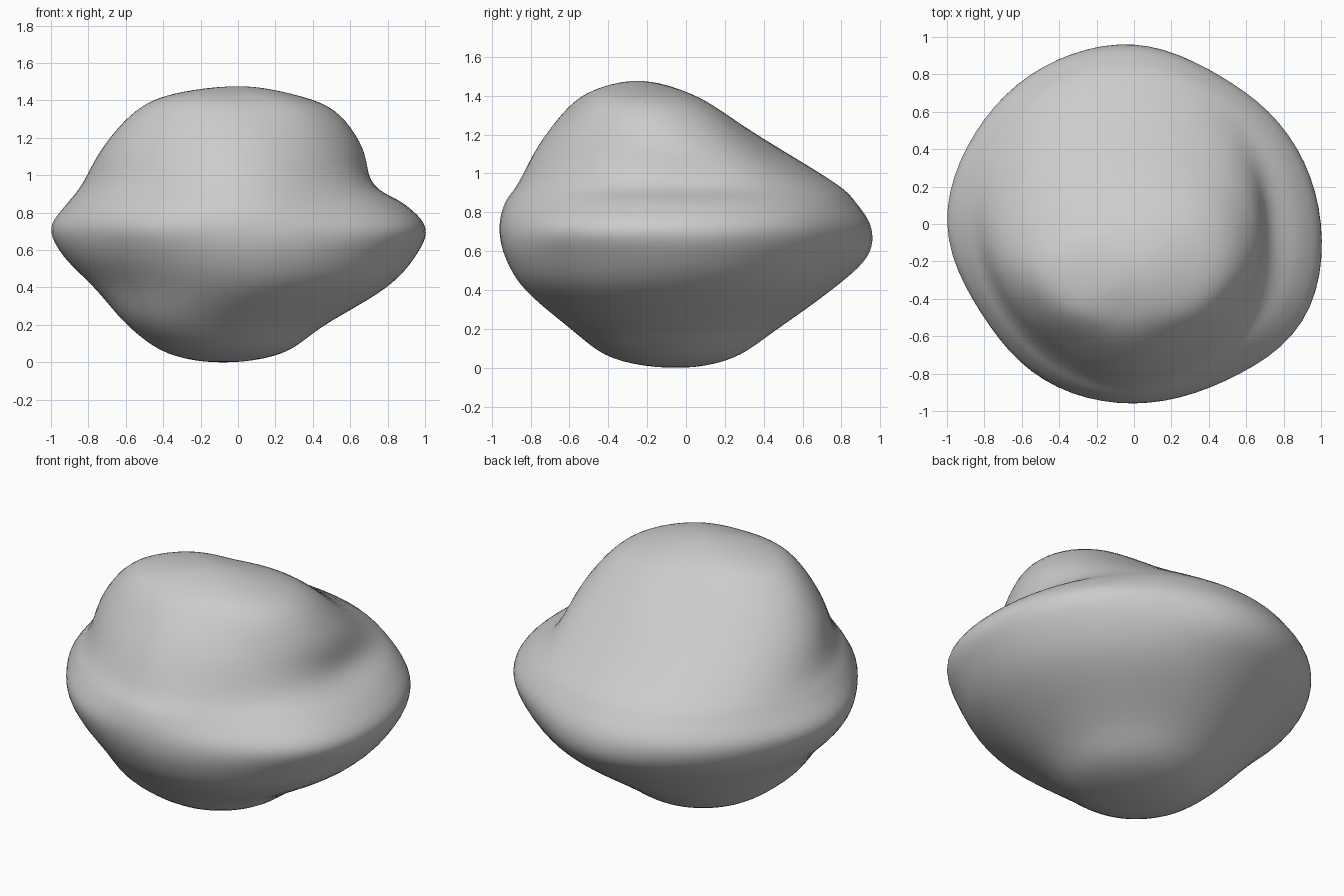
import bpy, bmesh, math
from mathutils import Vector

if "Cube" in bpy.data.objects:
    bpy.data.objects.remove(bpy.data.objects["Cube"])

N = 12          # radii per cross-section, 30 degrees apart
FINE_A = 6      # smooth steps between radii
FINE_Z = 6      # smooth steps between cross-sections

# Cross-sections: height, centre x, centre y, radii counter-clockwise from +x
sections = [
    (0.05, -0.07, -0.07, [0.31] * N),
    (0.20, -0.05, -0.05, [.51, .50, .50, .52, .53, .53, .54, .57, .57, .54, .53, .53]),
    (0.40, 0, 0, [.79, .745, .73, .75, .75, .76, .77, .77, .79, .83, .84, .84]),
    (0.57, 0, 0, [.95, .90, .875, .94, .93, .93, .94, .90, .91, .935, .95, .985]),
    (0.72, 0, 0, [1.005, .96, .92, .96, .975, .985, 1.01, .95, .97, .965, .97, 1.05]),
    (0.85, 0, 0, [.89, .87, .86, .88, .90, .91, .92, .90, .915, .94, .89, .93]),
    (0.95, 0, 0, [.72, .74, .76, .775, .80, .83, .84, .83, .845, .87, .82, .79]),
    (1.15, -0.03, -0.15, [.70, .70, .63, .60, .62, .67, .70, .65, .60, .61, .615, .65]),
    (1.35, -0.03, -0.22, [.55, .53, .42, .34, .34, .43, .52, .47, .40, .38, .40, .48]),
    (1.44, -0.03, -0.25, [.31, .29, .23, .20, .23, .28] * 2),
]
bottom_pole = Vector((-0.08, -0.05, 0.0))
top_pole = Vector((0.0, -0.25, 1.48))


def spline(a, b, c, d, t):
    """Catmull-Rom point between b and c."""
    return 0.5 * (2 * b + (c - a) * t + (2 * a - 5 * b + 4 * c - d) * t * t
                  + (3 * b - a - 3 * c + d) * t ** 3)


def ring(z, cx, cy, radii):
    """Closed smooth ring of points through the given radii."""
    pts = []
    for k in range(N):
        for s in range(FINE_A):
            t = s / FINE_A
            r = spline(radii[k - 1], radii[k], radii[(k + 1) % N], radii[(k + 2) % N], t)
            a = (k + t) * math.tau / N
            pts.append(Vector((cx + r * math.cos(a), cy + r * math.sin(a), z)))
    return pts


M = N * FINE_A
rings = [ring(*s) for s in sections]
# The curves run straight over each pole to the opposite side
opposite = lambda r: r[M // 2:] + r[:M // 2]
cage = ([opposite(rings[0]), [bottom_pole] * M] + rings
        + [[top_pole] * M, opposite(rings[-1])])

# Rock body
bm = bmesh.new()
rows = []
last = len(cage) - 3
for i in range(1, last + 1):
    for s in range(FINE_Z):
        if i == 1 and s == 0:
            continue
        rows.append([bm.verts.new(spline(cage[i - 1][j], cage[i][j], cage[i + 1][j],
                                         cage[i + 2][j], s / FINE_Z)) for j in range(M)])
low, high = bm.verts.new(bottom_pole), bm.verts.new(top_pole)
for j in range(M):
    k = (j + 1) % M
    for a, b in zip(rows, rows[1:]):
        bm.faces.new((a[j], a[k], b[k], b[j]))
    bm.faces.new((low, rows[0][k], rows[0][j]))
    bm.faces.new((high, rows[-1][j], rows[-1][k]))

# Soften the section lines
for _ in range(5):
    bmesh.ops.smooth_vert(bm, verts=bm.verts, factor=0.5,
                          use_axis_x=True, use_axis_y=True, use_axis_z=True)

# Stand on the ground
floor = min(v.co.z for v in bm.verts)
bmesh.ops.translate(bm, verts=bm.verts, vec=(0, 0, -floor))
bmesh.ops.recalc_face_normals(bm, faces=bm.faces)
for f in bm.faces:
    f.smooth = True

mesh = bpy.data.meshes.new("rock_body")
bm.to_mesh(mesh)
bm.free()
rock = bpy.data.objects.new("rock_body", mesh)
bpy.context.collection.objects.link(rock)

grey = bpy.data.materials.new("stone_grey")
grey.diffuse_color = (0.6, 0.6, 0.6, 1)
grey.use_nodes = True
grey.node_tree.nodes["Principled BSDF"].inputs["Base Color"].default_value = grey.diffuse_color
mesh.materials.append(grey)
